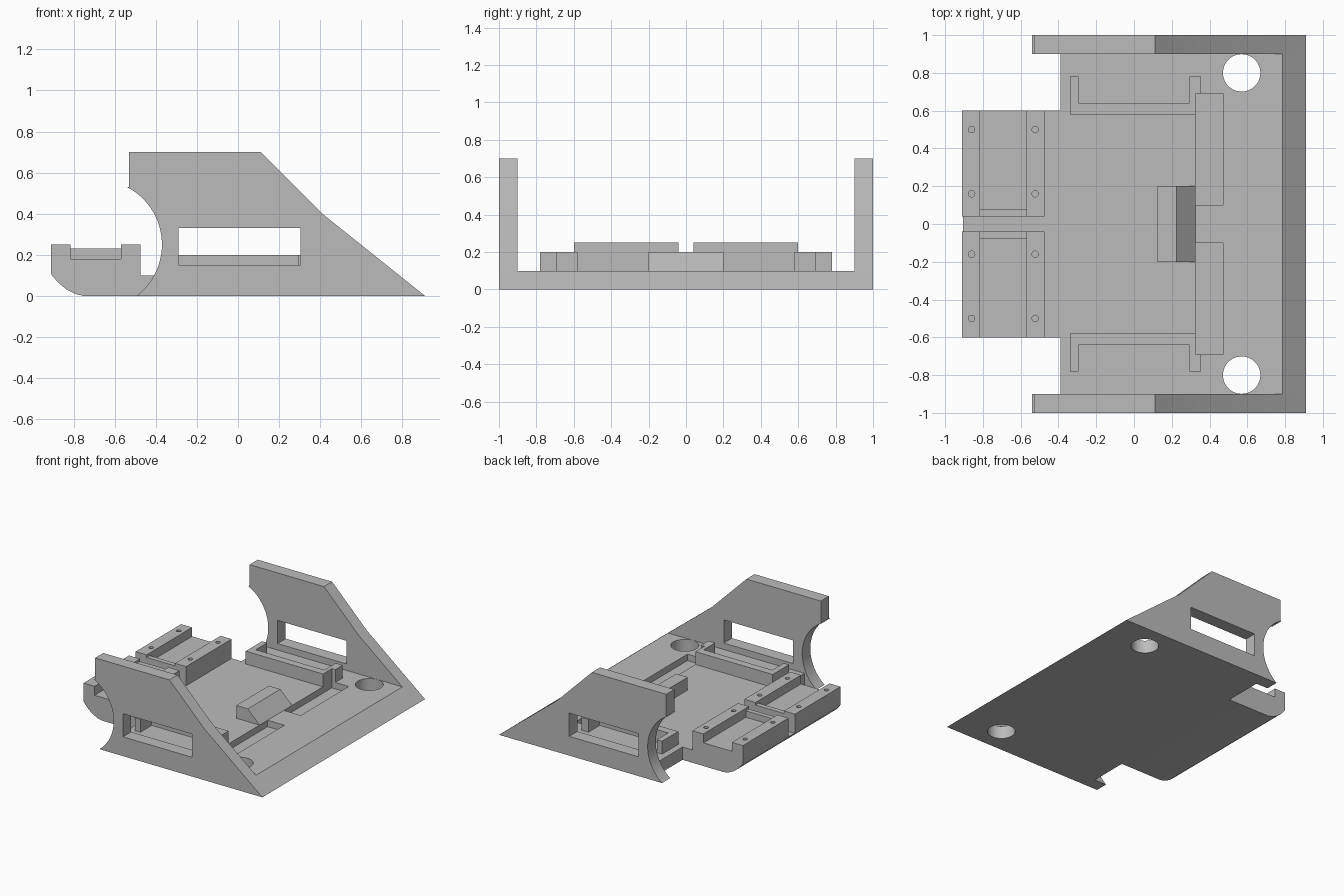
import bpy, bmesh, math
from mathutils import Vector

cube = bpy.data.objects.get("Cube")
if cube:
    bpy.data.objects.remove(cube, do_unlink=True)

grey = bpy.data.materials.new("plain_grey")
grey.use_nodes = True
GREY = (0.5, 0.5, 0.5, 1)
grey.diffuse_color = GREY
grey.node_tree.nodes["Principled BSDF"].inputs["Base Color"].default_value = GREY


def prism(name, outline, lo, hi, axis="y"):
    """Extrude an outline: x-z along y, or x-y along z."""
    place = (lambda a, b, h: (a, h, b)) if axis == "y" else (lambda a, b, h: (a, b, h))
    bm = bmesh.new()
    face = bm.faces.new([bm.verts.new(place(a, b, lo)) for a, b in outline])
    out = bmesh.ops.extrude_face_region(bm, geom=[face])
    moved = [v for v in out["geom"] if isinstance(v, bmesh.types.BMVert)]
    bmesh.ops.translate(bm, verts=moved, vec=Vector(place(0, 0, hi - lo)))
    bmesh.ops.recalc_face_normals(bm, faces=bm.faces)
    mesh = bpy.data.meshes.new(name)
    bm.to_mesh(mesh)
    bm.free()
    mesh.materials.append(grey)
    obj = bpy.data.objects.new(name, mesh)
    bpy.context.collection.objects.link(obj)
    return obj


def box(name, x, y, z):
    rect = [(x[0], z[0]), (x[1], z[0]), (x[1], z[1]), (x[0], z[1])]
    return prism(name, rect, min(y), max(y))


def cylinder(name, x, y, r, z, sides):
    ring = [(x + r * math.cos(math.tau * i / sides), y + r * math.sin(math.tau * i / sides))
            for i in range(sides)]
    return prism(name, ring, z[0], z[1], "z")


def activate(obj):
    bpy.ops.object.select_all(action="DESELECT")
    obj.select_set(True)
    bpy.context.view_layer.objects.active = obj


def cut(obj, cutters):
    activate(obj)
    for c in cutters:
        c.hide_render = True
        mod = obj.modifiers.new("cut", "BOOLEAN")
        mod.operation, mod.solver, mod.object = "DIFFERENCE", "EXACT", c
        bpy.ops.object.modifier_apply(modifier=mod.name)
        bpy.data.objects.remove(c, do_unlink=True)


def smooth(obj):
    activate(obj)
    bpy.ops.object.shade_smooth_by_angle(angle=math.radians(25))


def span(s, a, b):
    return sorted((s * a, s * b))


# Base plate with a bevelled nose and a rounded tail
base = prism("base_plate", [(0.91, 0), (0.785, 0.1), (-0.905, 0.1), (-0.875, 0.065),
                            (-0.835, 0.032), (-0.79, 0.009), (-0.75, 0)], -0.95, 0.95)
cutters = []
for s in (1, -1):
    cutters += [box("corner_cutter", (-1.1, -0.39), span(s, 0.6, 1.1), (-0.2, 0.3)),
                box("trench_cutter", (0.325, 0.47), span(s, 0.1, 0.69), (0.05, 0.3)),
                cylinder("hole_cutter", 0.57, s * 0.8, 0.099, (-0.2, 0.3), 48)]
cut(base, cutters)
smooth(base)

# Side plate outline with a round bite out of the tail
CX, CZ, R = -0.685, 0.25, 0.315
start, end = math.asin(0.28 / R), -math.asin(CZ / R)
bite = [(CX + R * math.cos(start + (end - start) * i / 24),
         CZ + R * math.sin(start + (end - start) * i / 24)) for i in range(25)]
side_outline = [(0.91, 0), (0.41, 0.4), (0.11, 0.7), (-0.53, 0.7), (-0.53, 0.53)] + bite

# Holder open on its outer side, notched by the trench
holder_outline = [(-0.34, 0.78), (-0.34, 0.58), (0.325, 0.58), (0.325, 0.69), (0.355, 0.69),
                  (0.355, 0.78), (0.295, 0.78), (0.295, 0.64), (-0.295, 0.64), (-0.295, 0.78)]

# Cradle with a channel along y
cradle_outline = [(-0.905, 0.1), (-0.475, 0.1), (-0.475, 0.25), (-0.57, 0.25), (-0.57, 0.18),
                  (-0.815, 0.18), (-0.815, 0.25), (-0.91, 0.25), (-0.91, 0.112)]

for s, side in ((1, "back"), (-1, "front")):
    plate = prism(side + "_side_plate", side_outline, *span(s, 0.9, 1.0))
    cut(plate, [box("slot_cutter", (-0.29, 0.305), span(s, 0.8, 1.1), (0.15, 0.33))])
    smooth(plate)

    prism(side + "_holder", [(x, s * y) for x, y in holder_outline], 0.1, 0.2, "z")

    cradle = prism(side + "_cradle", cradle_outline, *span(s, 0.04, 0.6))
    cut(cradle, [cylinder("screw_cutter", x, s * y, 0.017, (0.14, 0.3), 16)
                 for x in (-0.86, -0.523) for y in (0.16, 0.5)])
    smooth(cradle)
    box(side + "_cradle_stop", (-0.815, -0.57), span(s, 0.04, 0.078), (0.18, 0.23))

# Central wedge block
prism("centre_wedge", [(0.125, 0.1), (0.325, 0.1), (0.225, 0.2), (0.125, 0.2)], -0.2, 0.2)
